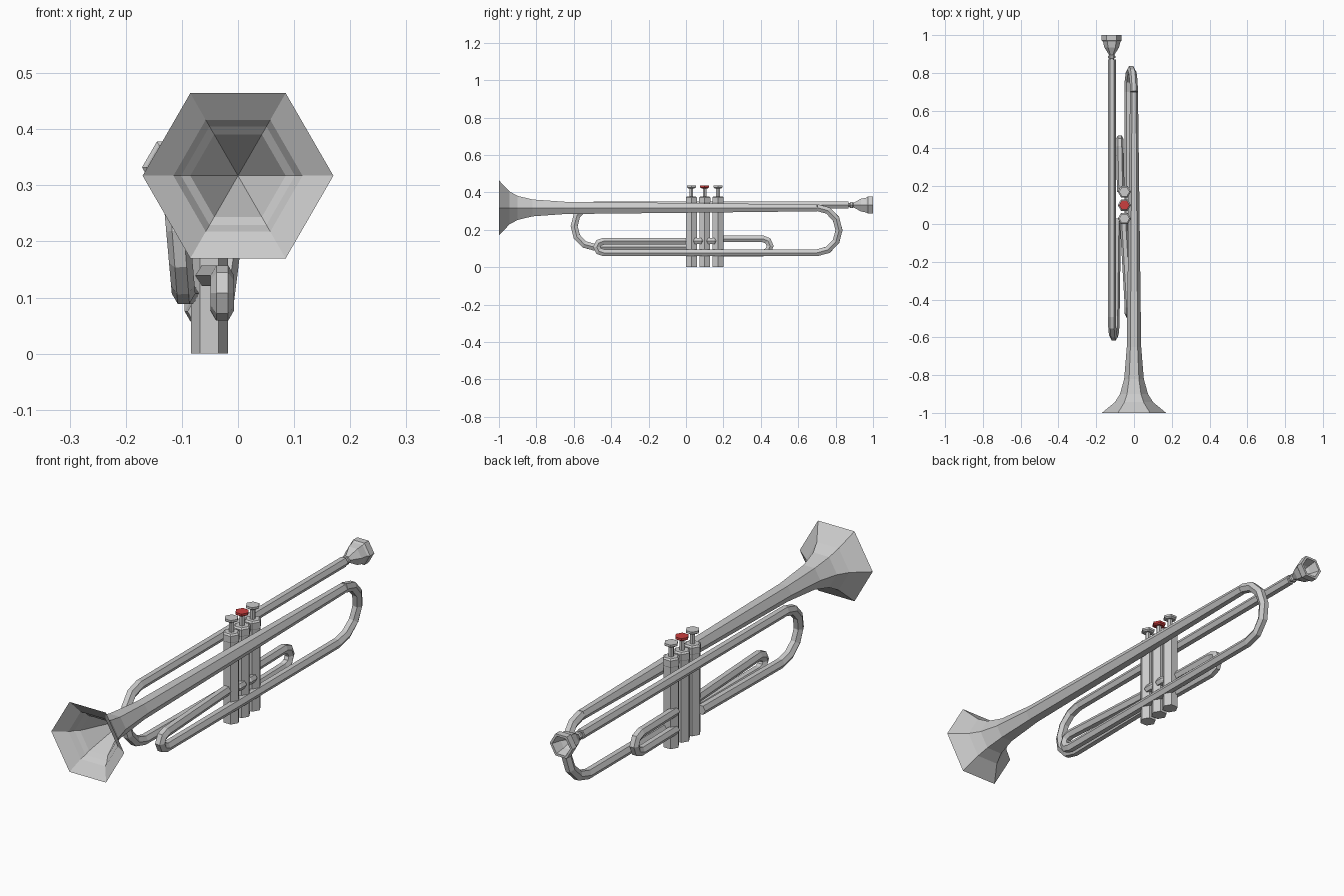
import bpy, bmesh, math
from mathutils import Vector

if "Cube" in bpy.data.objects:
    bpy.data.objects.remove(bpy.data.objects["Cube"])

SIDES = 6


def make_object(name, rings, caps=True, material=None):
    """Join rings of equal vertex count into a flat-shaded mesh."""
    bm = bmesh.new()
    loops = [[bm.verts.new(p) for p in ring] for ring in rings]
    n = len(loops[0])
    for a, b in zip(loops, loops[1:]):
        for i in range(n):
            j = (i + 1) % n
            bm.faces.new((a[i], a[j], b[j], b[i]))
    if caps:
        bm.faces.new(loops[0])
        bm.faces.new(loops[-1])
    bmesh.ops.remove_doubles(bm, verts=bm.verts, dist=1e-5)
    bmesh.ops.recalc_face_normals(bm, faces=bm.faces)
    mesh = bpy.data.meshes.new(name)
    bm.to_mesh(mesh)
    bm.free()
    obj = bpy.data.objects.new(name, mesh)
    bpy.context.collection.objects.link(obj)
    if material:
        mesh.materials.append(material)
    return obj


def hexagon(center, u, v):
    return [Vector(center) + u * math.cos(2 * math.pi * i / SIDES)
            + v * math.sin(2 * math.pi * i / SIDES) for i in range(SIDES)]


def lathe(name, base, axis, profile, caps=True, material=None):
    """Hexagonal turned part: profile is (distance along axis, radius)."""
    axis = Vector(axis)
    u = Vector((1, 0, 0))
    v = axis.cross(u)
    rings = [hexagon(Vector(base) + axis * d, u * r, v * r) for d, r in profile]
    return make_object(name, rings, caps, material)


def tube(name, path, r):
    """Hexagonal tube along a path, with mitred corners."""
    pts = [Vector(p) for p in path]
    rings = []
    for i, p in enumerate(pts):
        d_in = (p - pts[max(i - 1, 0)]).normalized()
        d_out = (pts[min(i + 1, len(pts) - 1)] - p).normalized()
        t = (d_in + d_out).normalized()
        miter = 1 / max(t.dot(d_out if d_out.length else d_in), 0.5)
        u = Vector((1, 0, 0))
        u = (u - t * u.dot(t)).normalized()
        rings.append(hexagon(p, u * r, t.cross(u) * r * miter))
    return make_object(name, rings)


def bend(y, z0, z1, x0, x1, reach, steps):
    """Half-ellipse from height z0 to z1, reaching along y."""
    out = []
    for i in range(steps + 1):
        a = math.pi * i / steps
        k = (1 - math.cos(a)) / 2
        out.append((x0 + (x1 - x0) * k, y + reach * math.sin(a), z0 + (z1 - z0) * k))
    return out


# Bell: flared outside, then the inner throat closing to a point
lathe("bell", (0, 0, 0.317), (0, 1, 0),
      [(0.70, 0.021), (0.0, 0.030), (-0.65, 0.038), (-0.82, 0.052), (-0.90, 0.074),
       (-0.965, 0.115), (-1.0, 0.170), (-0.93, 0.085), (-0.75, 0.0005)])

# Rear bend, lower run and main tuning slide
tube("main_tuning_loop",
     bend(0.70, 0.319, 0.077, 0, -0.03, 0.118, 6)
     + bend(-0.44, 0.077, 0.139, -0.028, -0.028, -0.037, 4)
     + [(-0.055, 0.02, 0.139)], 0.021)

# Leadpipe with front loop into the first valve
tube("leadpipe",
     [(-0.117, 0.87, 0.332), (-0.117, 0.70, 0.332)]
     + bend(-0.49, 0.332, 0.107, -0.117, -0.097, -0.108, 6)
     + [(-0.090, 0.03, 0.107)], 0.021)

# Rear valve slide
tube("rear_valve_slide",
     [(-0.07, 0.17, 0.152)]
     + bend(0.41, 0.152, 0.075, -0.075, -0.075, 0.040, 4)
     + [(-0.07, 0.17, 0.075)], 0.020)

# Mouthpiece with hollow cup
lathe("mouthpiece", (-0.118, 0, 0.332), (0, 1, 0),
      [(0.85, 0.013), (0.875, 0.013), (0.88, 0.019), (0.89, 0.019), (0.895, 0.014),
       (0.905, 0.020), (0.935, 0.039), (0.965, 0.046), (0.972, 0.053), (1.0, 0.053),
       (1.0, 0.042), (0.96, 0.030), (0.92, 0.0005)])

# Valves: casing, stem and button
red = bpy.data.materials.new("button_red")
red.diffuse_color = (0.6, 0.05, 0.05, 1)
red.use_nodes = True
red.node_tree.nodes["Principled BSDF"].inputs["Base Color"].default_value = red.diffuse_color
valve_y = (0.029, 0.100, 0.171)
for i, y in enumerate(valve_y, 1):
    base = (-0.051, y, 0)
    lathe(f"valve_casing_{i}", base, (0, 0, 1),
          [(0, 0.033), (0.343, 0.033), (0.346, 0.035), (0.372, 0.035), (0.378, 0.028)])
    lathe(f"valve_stem_{i}", base, (0, 0, 1), [(0.37, 0.011), (0.428, 0.011)])
    lathe(f"valve_button_{i}", base, (0, 0, 1),
          [(0.422, 0.020), (0.427, 0.028), (0.436, 0.028)],
          material=red if i == 2 else None)

# Short connectors between neighbouring valves
for i, (a, b) in enumerate(zip(valve_y, valve_y[1:]), 1):
    m = (a + b) / 2
    tube(f"valve_connector_{i}",
         [(-0.05, a, 0.14), (-0.034, m - 0.012, 0.14),
          (-0.034, m + 0.012, 0.14), (-0.05, b, 0.14)], 0.017)
